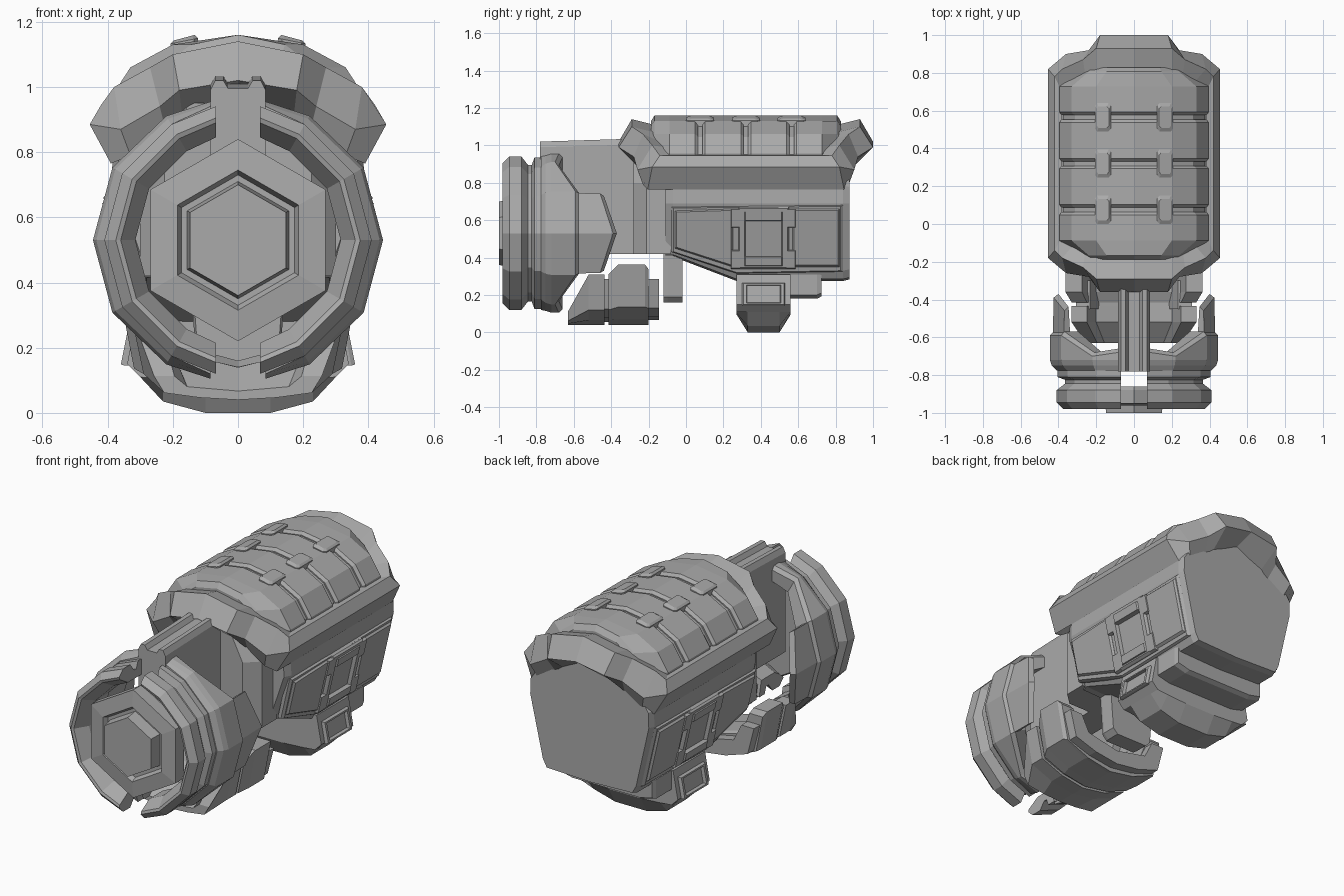
import bpy, bmesh, math

cube = bpy.data.objects.get("Cube")
if cube:
    bpy.data.objects.remove(cube)

GREY = bpy.data.materials.new("plain grey")
GREY.use_nodes = True
GREY.diffuse_color = (0.4, 0.4, 0.4, 1)
GREY.node_tree.nodes["Principled BSDF"].inputs["Base Color"].default_value = (0.4, 0.4, 0.4, 1)

AXIS_Z = 0.53      # height of the barrel axis
MID_Y = 0.32       # middle of the top armour


def finish(name, bm, mirror=False):
    if mirror:
        copy = bmesh.ops.duplicate(bm, geom=bm.verts[:] + bm.edges[:] + bm.faces[:])
        for v in copy["geom"]:
            if isinstance(v, bmesh.types.BMVert):
                v.co.x *= -1
    bmesh.ops.recalc_face_normals(bm, faces=bm.faces[:])
    mesh = bpy.data.meshes.new(name)
    bm.to_mesh(mesh)
    bm.free()
    mesh.materials.append(GREY)
    obj = bpy.data.objects.new(name, mesh)
    bpy.context.collection.objects.link(obj)


def loft(name, rings, loop=False, mirror=False):
    """Skin a series of equal rings, capped at the ends unless looped."""
    bm = bmesh.new()
    rows = [[bm.verts.new(p) for p in ring] for ring in rings]
    n = len(rows[0])
    for a, b in zip(rows, rows[1:] + rows[:1] if loop else rows[1:]):
        for i in range(n):
            j = (i + 1) % n
            bm.faces.new((a[i], a[j], b[j], b[i]))
    if not loop:
        bm.faces.new(rows[0])
        bm.faces.new(rows[-1])
    finish(name, bm, mirror)


def sym(half):
    """Complete a half section of (x, z) points across the centre."""
    return half + [(-x, z) for x, z in reversed(half) if x > 0]


def along(section, stations):
    """Place a section at (y, x scale, z scale, z pivot) stations."""
    return [[(x * sx, y, p + (z - p) * sz) for x, z in section] for y, sx, sz, p in stations]


def arc(name, profile, angles, gap=0.0):
    """Twelve-sided arc round the barrel axis, built on both sides."""
    rings = []
    for a in angles:
        t = math.radians(a)
        rings.append([(max(r * math.cos(t), gap), y, AXIS_Z + r * math.sin(t)) for r, y in profile(abs(a))])
    loft(name, rings, mirror=True)


def hexagon(name, steps):
    """Six-sided stepped solid along the barrel axis."""
    angles = [math.radians(30 + 60 * i) for i in range(6)]
    loft(name, [[(r * math.cos(a), y, AXIS_Z + r * math.sin(a)) for a in angles] for r, y in steps])


def body_x(z):
    return 0.305 + (z - 0.33) * 0.23


def belly_x(z):
    return 0.345 - (z - 0.15) * 0.2


def plate(name, outline, low, high, shrink=0.92, inset=0.0, depth=0.0, surface=body_x):
    """Bevelled plate on a sloping side, optionally recessed."""
    cy = sum(p[0] for p in outline) / len(outline)
    cz = sum(p[1] for p in outline) / len(outline)
    rings = [[(surface(z) + low, y, z) for y, z in outline]]
    steps = [(1, high - 0.012), (shrink, high)]
    if inset:
        steps += [(shrink - inset, high), (shrink - inset - 0.04, high - depth)]
    for s, off in steps:
        pts = [(cy + (y - cy) * s, cz + (z - cz) * s) for y, z in outline]
        rings.append([(surface(z) + off, y, z) for y, z in pts])
    loft(name, rings, mirror=True)


def rect(y0, y1, z0, z1):
    return [(y0, z0), (y1, z0), (y1, z1), (y0, z1)]


# Barrel face with its groove and centre plug
hexagon("barrel_face", [(0.30, -0.86), (0.31, -0.88), (0.31, -0.95), (0.215, -0.96),
                        (0.20, -0.93), (0.18, -0.93), (0.17, -1.0)])

# Split muzzle rings
HALF = range(-90, 91, 30)
arc("muzzle_ring", lambda a: [(0.315, -0.78), (0.315, -0.90), (0.36, -0.975), (0.375, -0.98),
                              (0.41, -0.945), (0.41, -0.88), (0.365, -0.845), (0.365, -0.825),
                              (0.405, -0.81), (0.405, -0.76)], HALF, 0.068)

BACK = {0: -0.57, 30: -0.57, 60: -0.68, 90: -0.66}
RIM = {0: 0.445, 30: 0.445, 60: 0.44, 90: 0.425}
arc("rear_ring", lambda a: [(0.34, -0.78), (0.41, -0.775), (RIM[a] - 0.01, -0.75), (RIM[a], -0.72),
                            (RIM[a], BACK[a] - 0.02), (RIM[a] - 0.02, BACK[a]), (0.34, BACK[a])], HALF, 0.085)

arc("ring_side_plate", lambda a: [(0.385, -0.66), (0.432, -0.66),
                                  (0.425, -0.39 - a * 0.0023), (0.40, -0.37 - a * 0.0023)], (-30, 0, 30))

# Top spine with its groove, and the neck column
spine = sym([(0.085, 0.42), (0.085, 0.99), (0.07, 1.02), (0.045, 1.02), (0.03, 0.995)])
loft("top_spine", along(spine, [(-0.78, 1, 1, 0.42), (-0.2, 1, 1.03, 0.42)]))
neck = sym([(0.3, 0.42), (0.3, 0.8), (0.2, 0.95)])
loft("neck_column", along(neck, [(-0.28, 0.75, 1, 0.42), (-0.21, 1, 1, 0.42), (-0.08, 1, 1, 0.42)]))

# Main body, with the underside rising towards the front
body = sym([(0, 0.275), (0.28, 0.285), (0.305, 0.33), (0.388, 0.69), (0.385, 0.78), (0.25, 0.97), (0, 1.0)])
rings = along(body, [(-0.11, 0.95, 1, 0.7), (-0.07, 1, 1, 0.7), (0.27, 1, 1, 0.7),
                     (0.84, 1, 1, 0.7), (0.875, 0.97, 0.98, 0.7)])
for ring in rings[:2]:
    ring[:] = [(x, y, z + 0.13 if z < 0.42 else z) for x, y, z in ring]
loft("main_body", rings)

# Side panels and clamp
plate("side_panel_bed", [(-0.08, 0.43), (0.27, 0.315), (0.84, 0.325), (0.84, 0.68), (-0.08, 0.67)],
      -0.02, 0.012, 0.97)
plate("front_side_panel", [(-0.06, 0.45), (0.25, 0.35), (0.25, 0.66), (-0.06, 0.65)],
      0, 0.025, 0.94)
plate("rear_side_panel", rect(0.57, 0.82, 0.35, 0.66), 0, 0.025, 0.94)
plate("side_clamp", rect(0.28, 0.55, 0.34, 0.67), 0, 0.032, 0.95, 0.2, 0.02)
for z in (0.38, 0.62):
    plate("clamp_bar", rect(0.31, 0.52, z - 0.025, z + 0.025), 0, 0.04)
for y in (0.265, 0.56):
    for z in (0.39, 0.61):
        plate("clamp_lug", rect(y - 0.025, y + 0.025, z - 0.05, z + 0.05), 0, 0.032)

# Armour frame: one quarter of stations (top, outer, low, inner), mirrored round a loop
quarter = [
    [(0, -0.29, 1.14), (0, -0.36, 1.02), (0, -0.23, 0.98), (0, -0.17, 1.11)],
    [(0.2, -0.29, 1.10), (0.18, -0.36, 0.99), (0.17, -0.24, 0.90), (0.2, -0.17, 1.07)],
    [(0.27, -0.23, 1.06), (0.24, -0.28, 0.94), (0.22, -0.23, 0.86), (0.26, -0.16, 1.03)],
    [(0.38, -0.18, 1.0), (0.36, -0.26, 0.87), (0.33, -0.23, 0.79), (0.32, -0.11, 0.99)],
    [(0.42, -0.14, 0.945), (0.455, -0.18, 0.885), (0.39, -0.205, 0.765), (0.38, -0.06, 0.95)],
]


def flip(ring, sx, back):
    return [(x * sx, 2 * MID_Y - y if back else y, z) for x, y, z in ring]


front_right = [flip(r, 1, False) for r in quarter]
back_right = [flip(r, 1, True) for r in reversed(quarter)]
back_left = [flip(r, -1, True) for r in quarter[1:]]
front_left = [flip(r, -1, False) for r in reversed(quarter[1:])]
loft("armour_frame", front_right + back_right + back_left + front_left, loop=True)

# Armour shell: a core with four raised segments
shell = sym([(0, 1.16), (0.2, 1.13), (0.33, 1.06), (0.395, 0.96), (0.395, 0.85), (0, 0.85)])
loft("shell_core", along(shell, [(-0.17, 0.65, 0.88, 0.85), (-0.08, 0.95, 0.93, 0.85),
                                 (0.72, 0.95, 0.93, 0.85), (0.81, 0.65, 0.88, 0.85)]))
cuts = [-0.2, 0.075, 0.32, 0.565, 0.84]
for i, (a, b) in enumerate(zip(cuts, cuts[1:])):
    a, b = a + 0.012, b - 0.012
    first = [(a, 0.68, 0.9, 0.85), (a + 0.02, 0.72, 1, 0.85), (a + 0.1, 1, 1, 0.85)]
    last = [(b - 0.1, 1, 1, 0.85), (b - 0.02, 0.72, 1, 0.85), (b, 0.68, 0.9, 0.85)]
    start = first if i == 0 else [(a, 0.97, 0.95, 0.85), (a + 0.015, 1, 1, 0.85)]
    end = last if i == 3 else [(b - 0.015, 1, 1, 0.85), (b, 0.97, 0.95, 0.85)]
    loft("shell_segment", along(shell, start + end))

# Clips bridging the shell seams
for y in cuts[1:4]:
    rings = []
    for s, lift in ((1, -0.03), (1, 0.008), (0.75, 0.018)):
        rings.append([(0.165 + dx * s, y + dy * s, 1.133 - dx * 0.2 + lift)
                      for dx, dy in ((-0.042, -0.06), (-0.03, -0.075), (0.03, -0.075), (0.042, -0.06),
                                     (0.042, 0.06), (0.03, 0.075), (-0.03, 0.075), (-0.042, 0.06))])
    loft("shell_clip", rings, mirror=True)

# Lower trough under the barrel
trough = sym([(0, 0.04), (0.15, 0.065), (0.29, 0.12), (0.33, 0.31), (0.25, 0.31), (0.2, 0.19), (0, 0.14)])
loft("trough_nose", along(trough, [(-0.63, 0.78, 0.27, 0.04), (-0.52, 1, 1, 0.04), (-0.435, 1, 1, 0.04)]))
loft("trough_joint", along(trough, [(-0.45, 0.93, 0.85, 0.15), (-0.3, 0.93, 0.85, 0.15)]))
loft("trough_middle", along(trough, [(-0.415, 1, 1.0, 0.04), (-0.36, 1.1, 1.2, 0.04),
                                     (-0.22, 1.1, 1.2, 0.04), (-0.2, 1.05, 1.1, 0.04)]))
loft("trough_collar", along(trough, [(-0.21, 1, 0.82, 0.18), (-0.145, 1, 0.82, 0.18)]))

# Central block under the front of the body
block = sym([(0.1, 0.16), (0.13, 0.19), (0.15, 0.44)])
loft("front_block", along(block, [(-0.12, 0.95, 1, 0.44), (-0.1, 1, 1, 0.44), (-0.02, 1, 1, 0.44)]))

# Belly pod, its side boxes and the small block behind
belly = sym([(0.1, 0), (0.23, 0.035), (0.3, 0.11), (0.34, 0.15), (0.31, 0.31)])
rings = along(belly, [(0.27, 1, 1, 0), (0.33, 1, 1, 0), (0.5, 1, 1, 0), (0.56, 1, 1, 0)])
for ring in (rings[0], rings[-1]):
    ring[:] = [(x, y, max(z, 0.09 + abs(x) * 0.06)) for x, y, z in ring]
loft("belly_pod", rings)
plate("belly_side_box", rect(0.3, 0.53, 0.145, 0.265), -0.02, 0.014, 0.94, 0.14, 0.02, belly_x)
rear = sym([(0.22, 0.18), (0.3, 0.2), (0.3, 0.31)])
loft("belly_rear_block", along(rear, [(0.5, 1, 1, 0.31), (0.7, 1, 1, 0.31), (0.725, 0.97, 0.9, 0.31)]))
